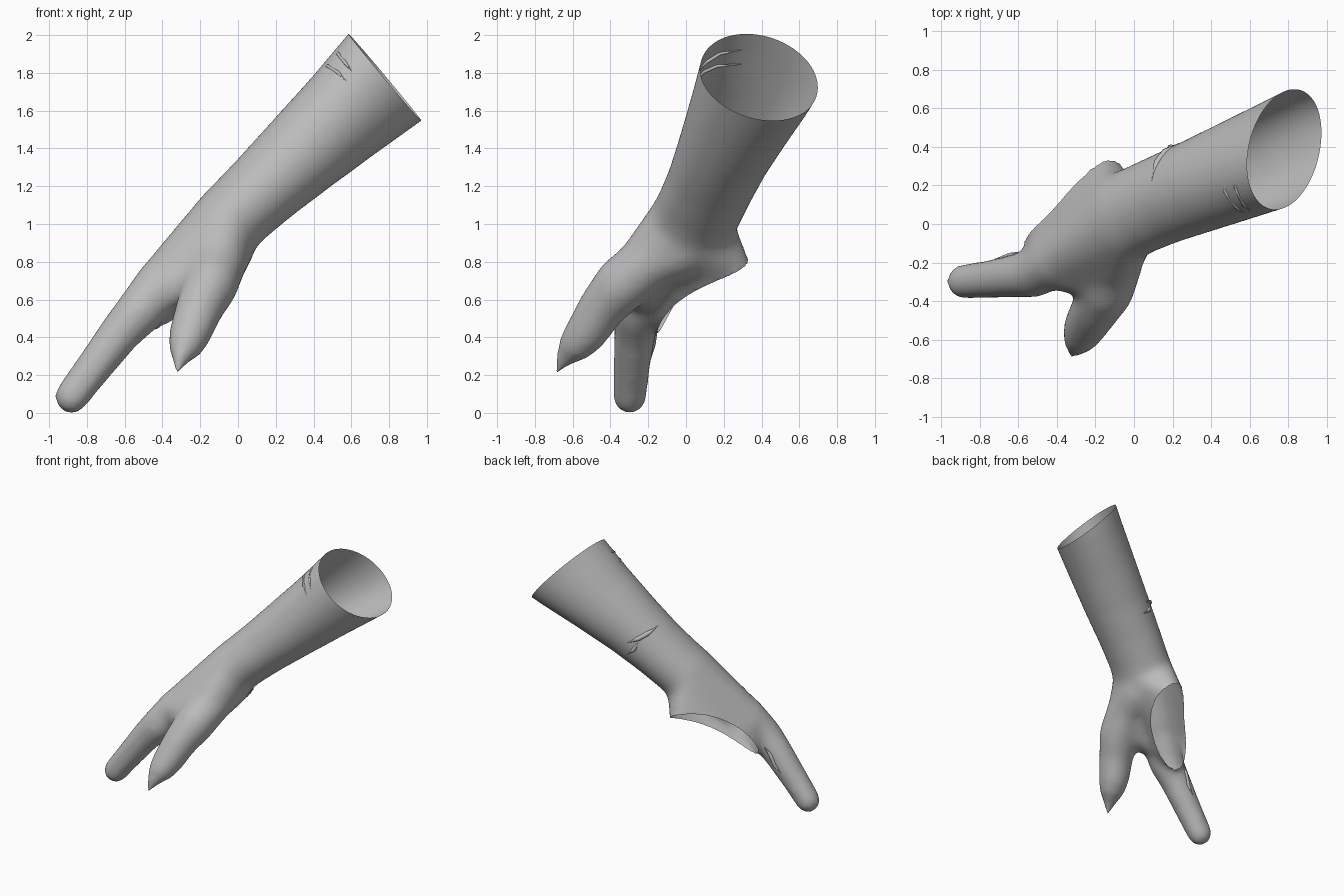
import bpy, bmesh, math
from mathutils import Vector as V

if "Cube" in bpy.data.objects:
    bpy.data.objects.remove(bpy.data.objects["Cube"])


def material(name, c):
    m = bpy.data.materials.new(name)
    m.use_nodes = True
    m.diffuse_color = (*c, 1)
    m.node_tree.nodes["Principled BSDF"].inputs["Base Color"].default_value = (*c, 1)
    return m


GREY = material("plain grey", (0.5, 0.5, 0.5))


def make_object(name, bm):
    me = bpy.data.meshes.new(name)
    bm.to_mesh(me)
    bm.free()
    ob = bpy.data.objects.new(name, me)
    bpy.context.collection.objects.link(ob)
    me.materials.append(GREY)
    for p in me.polygons:
        p.use_smooth = True
    return ob


def ring(c, a, b, n=32):
    """Elliptical ring of points around c with half axes a and b."""
    return [V(c) + a * math.cos(t) + b * math.sin(t)
            for t in (math.tau * i / n for i in range(n))]


def ball(x, y, z, r):
    return [V((x, y, z)) + p for k in range(-4, 5)
            for p in ring((0, 0, r * math.sin(k * math.pi / 8.01)),
                          V((r * math.cos(k * math.pi / 8.01), 0, 0)),
                          V((0, r * math.cos(k * math.pi / 8.01), 0)), 16)]


def add_hull(bm, points):
    """Convex skin around a cloud of points, added to bm."""
    part = bmesh.new()
    verts = [part.verts.new(p) for p in points]
    bmesh.ops.convex_hull(part, input=verts)
    loose = [v for v in part.verts if not v.link_faces]
    bmesh.ops.delete(part, geom=loose, context='VERTS')
    bmesh.ops.recalc_face_normals(part, faces=part.faces)
    tmp = bpy.data.meshes.new("tmp")
    part.to_mesh(tmp)
    part.free()
    bm.from_mesh(tmp)
    bpy.data.meshes.remove(tmp)


def add_chain(bm, sections):
    for s, t in zip(sections, sections[1:]):
        add_hull(bm, s + t)


body = bmesh.new()

# Forearm: sections (centre, half depth, half width, skew) from the wrist to beyond the open end
axis = V((.70, .28, .65)).normalized()
side = V((.68, 0, -.73)).normalized()
wide = axis.cross(side)
arm = [((-.04, .04, 1.02), .20, .235, 0), ((.02, .07, 1.08), .20, .232, 0),
       ((.16, .13, 1.21), .212, .236, 0), ((.34, .20, 1.375), .235, .25, .01),
       ((.56, .29, 1.575), .262, .275, .04), ((.78, .38, 1.78), .292, .302, .08),
       ((1.08, .50, 2.06), .335, .335, .10)]
sections = [ring(c, side * a, wide * b + side * s) for c, a, b, s in arm]
add_chain(body, sections)

# Palm: from the wrist to the curved rim where the hand is open
rim_mid = V((-.31, .055, .65))
out = V((-.14, .69, -.72)).normalized()
along = V((.47, .44, .39))
along = (along - out * along.dot(out)).normalized()
across = out.cross(along)


def rim_height(p):
    """Height of a point above the saddle-shaped rim."""
    d = p - rim_mid
    return d.dot(out) + .035 - .09 * (d.dot(along) / .37) ** 2


rim = [p - out * rim_height(p) for p in ring(rim_mid, along * .35, across * .13)]
lip = [p + out * .08 for p in rim]
knuckle = ball(-.43, -.20, .65, .14)
add_hull(body, sections[0] + rim + lip + knuckle)

# Thumb side of the palm, with the web to the index finger
add_hull(body, sections[0] + knuckle + ball(-.10, -.15, .86, .135) + ball(-.13, -.27, .74, .135))

# Index finger and thumb: chains of balls
finger = [(-.40, -.19, .69, .14), (-.52, -.255, .54, .13), (-.62, -.27, .43, .115),
          (-.78, -.29, .22, .10), (-.882, -.298, .085, .094)]
thumb = [(-.08, -.02, .88, .17), (-.10, -.18, .81, .155), (-.145, -.34, .68, .15),
         (-.20, -.44, .565, .13), (-.25, -.525, .43, .117), (-.273, -.575, .37, .10),
         (-.30, -.63, .31, .06), (-.32, -.685, .215, .02)]
for chain in (finger, thumb):
    add_chain(body, [ball(*s) for s in chain])

# Fuse the parts into one skin
src = make_object("fused_parts", body)
mod = src.modifiers.new("fuse", 'REMESH')
mod.mode = 'VOXEL'
mod.voxel_size = 0.018
dg = bpy.context.evaluated_depsgraph_get()
fused = bpy.data.meshes.new_from_object(src.evaluated_get(dg))
skin = bmesh.new()
skin.from_mesh(fused)
bpy.data.objects.remove(src)
for _ in range(18):
    bmesh.ops.smooth_vert(skin, verts=skin.verts, factor=0.5,
                          use_axis_x=True, use_axis_y=True, use_axis_z=True)

# Open the elbow end with a straight cut
bmesh.ops.bisect_plane(skin, geom=skin.verts[:] + skin.edges[:] + skin.faces[:],
                       plane_co=(.775, .38, 1.78), plane_no=(.77, -.02, .64),
                       clear_outer=True)

# Open the hand along the curved rim and even out its edge
gone = [f for f in skin.faces if rim_height(f.calc_center_median()) > 0]
bmesh.ops.delete(skin, geom=gone, context='FACES')
for v in skin.verts:
    if v.is_boundary and abs(rim_height(v.co)) < .04:
        v.co -= out * rim_height(v.co)
arm_skin = make_object("forearm_and_hand", skin)


def tear(name, points, r):
    """Thin tapered ridge of torn skin lying on the arm surface."""
    cu = bpy.data.curves.new(name, 'CURVE')
    cu.dimensions = '3D'
    cu.bevel_depth = r
    cu.bevel_resolution = 1
    sp = cu.splines.new('POLY')
    sp.points.add(len(points) - 1)
    for i, p in enumerate(points):
        hit = arm_skin.closest_point_on_mesh(V(p))[1]
        sp.points[i].co = (*hit, 1)
        sp.points[i].radius = 0.15 if i in (0, len(points) - 1) else 1
    cu.materials.append(GREY)
    ob = bpy.data.objects.new(name, cu)
    bpy.context.collection.objects.link(ob)


# Torn skin near the cuff, on the forearm and at the finger root
tear("cuff_tear_upper", [(.46, .30, 1.84), (.47, .16, 1.84), (.53, .09, 1.80), (.57, .05, 1.76)], .010)
tear("cuff_tear_lower", [(.52, .30, 1.92), (.53, .18, 1.90), (.57, .10, 1.85), (.60, .06, 1.81)], .010)
tear("forearm_tear", [(.11, .22, 1.42), (.12, .32, 1.40), (.16, .38, 1.37), (.23, .43, 1.33)], .018)
tear("forearm_tear_low", [(.14, .37, 1.38), (.18, .42, 1.28), (.24, .43, 1.22)], .017)
tear("finger_tear", [(-.60, -.14, .50), (-.64, -.16, .44), (-.67, -.17, .36), (-.72, -.18, .30)], .014)
